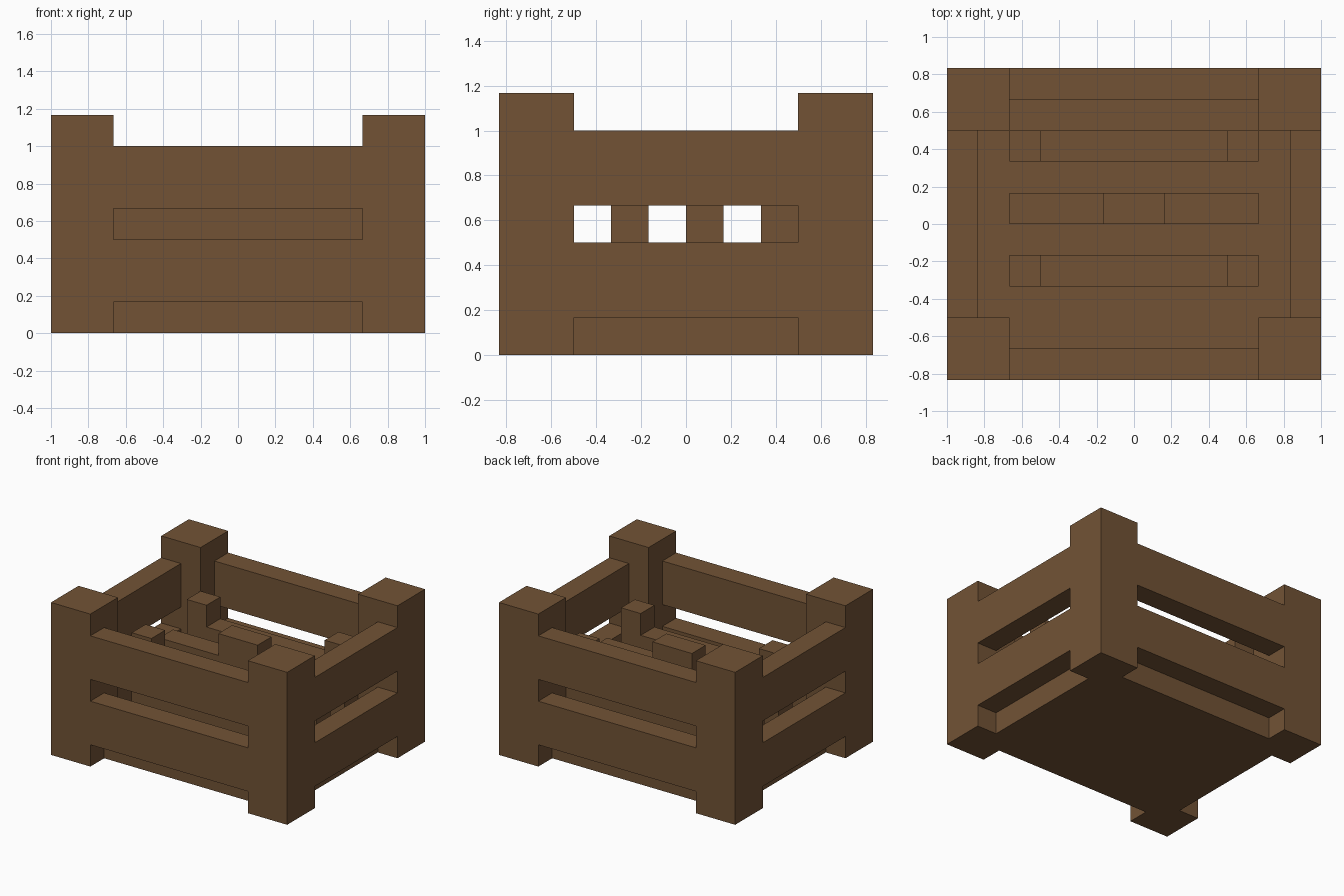
import bpy
import bmesh
from mathutils import Matrix, Vector

default = bpy.data.objects.get("Cube")
if default:
    bpy.data.objects.remove(default, do_unlink=True)

U = 1 / 6  # one grid step; the crate is 12 x 10 x 7 steps

wood = bpy.data.materials.new("brown_wood")
wood.use_nodes = True
colour = (0.168, 0.086, 0.036, 1)
wood.diffuse_color = colour
wood.node_tree.nodes["Principled BSDF"].inputs["Base Color"].default_value = colour


def box(name, low, high):
    """Flat-shaded box between two corners given in grid steps."""
    low, high = Vector(low) * U, Vector(high) * U
    bm = bmesh.new()
    bmesh.ops.create_cube(bm, size=1, matrix=Matrix.Diagonal((*(high - low), 1)))
    mesh = bpy.data.meshes.new(name)
    bm.to_mesh(mesh)
    bm.free()
    mesh.materials.append(wood)
    obj = bpy.data.objects.new(name, mesh)
    obj.location = (low + high) / 2
    bpy.context.collection.objects.link(obj)
    return obj


def centred(name, x, y, size_x, size_y, z0, z1):
    return box(name, (x - size_x / 2, y - size_y / 2, z0),
               (x + size_x / 2, y + size_y / 2, z1))


# Floor board between the posts
centred("floor", 0, 0, 10, 8, 0, 1)

# Corner posts
for side, sx in (("left", 1), ("right", -1)):
    for end, sy in (("front", -1), ("back", 1)):
        centred(f"{end}_{side}_post", 5 * sx, 4 * sy, 2, 2, 0, 7)

# Lower and upper rails on all four sides
for level, z in (("lower", 1), ("upper", 4)):
    for end, s in (("front", -1), ("back", 1)):
        centred(f"{end}_{level}_rail", 0, 4.5 * s, 8, 1, z, z + 2)
    for side, s in (("left", 1), ("right", -1)):
        centred(f"{side}_{level}_rail", 5.5 * s, 0, 1, 6, z, z + 2)

# Upright dividers standing on the floor, with raised tabs on top
for place, y in (("front", -1.5), ("middle", 0.5), ("back", 2.5)):
    centred(f"{place}_divider", 0, y, 8, 1, 1, 4)
    if place == "middle":
        centred("middle_tab", 0, y, 2, 1, 4, 5)
    else:
        for side, s in (("left", 1), ("right", -1)):
            centred(f"{place}_{side}_tab", 3.5 * s, y, 1, 1, 4, 5)
